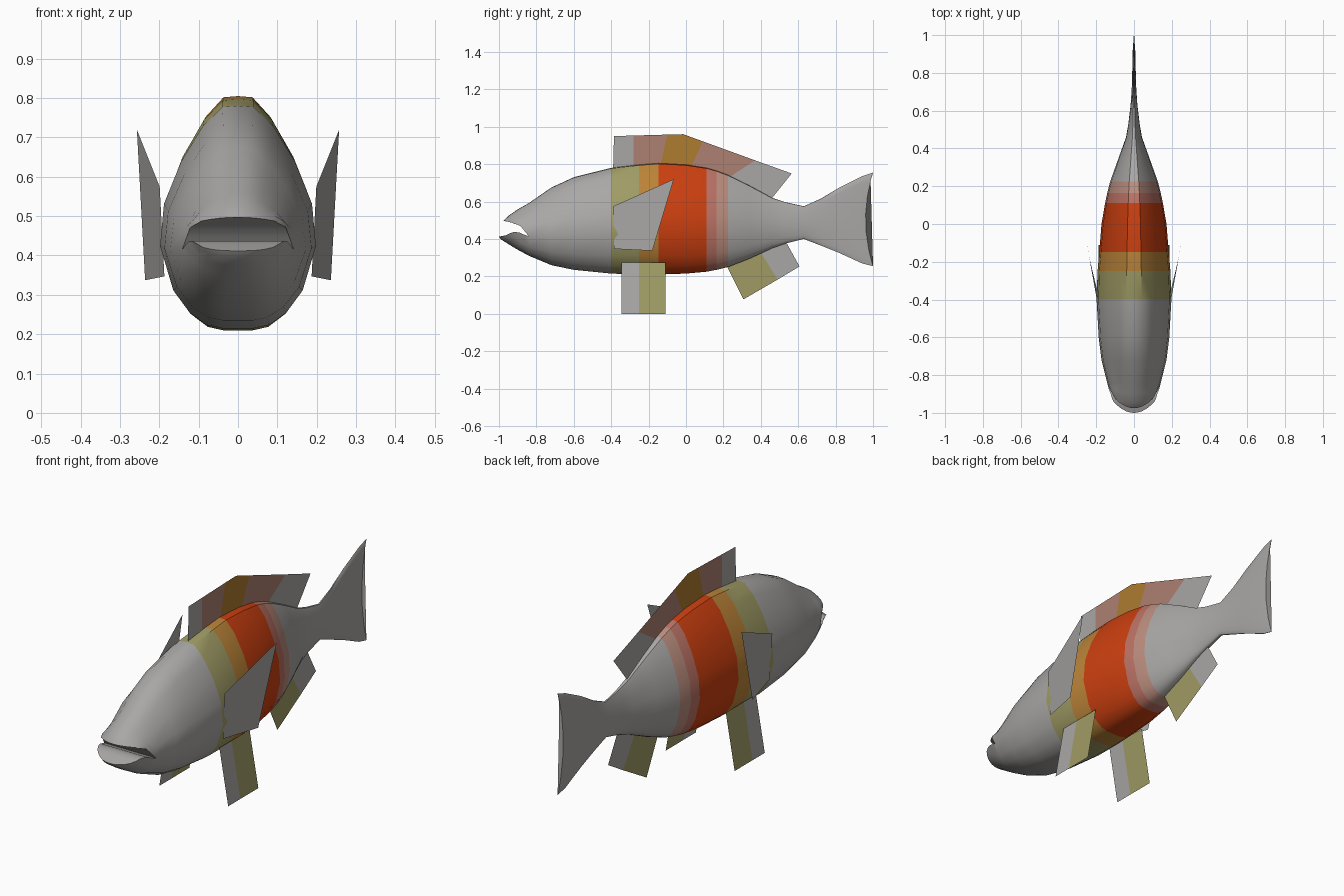
import bpy, bmesh, math

if "Cube" in bpy.data.objects:
    bpy.data.objects.remove(bpy.data.objects["Cube"])

def mat(name, r, g, b):
    m = bpy.data.materials.new(name)
    m.diffuse_color = (r, g, b, 1)
    m.use_nodes = True
    m.node_tree.nodes["Principled BSDF"].inputs["Base Color"].default_value = m.diffuse_color
    return m

GREY, OLIVE, ORANGE, RED, ROSE, PINK, FIN_PINK, FIN_ORANGE = range(8)
MATS = [mat("grey", .40, .39, .38), mat("olive", .35, .33, .13), mat("orange", .50, .23, .04),
        mat("red", .60, .05, .005), mat("rose", .50, .17, .13), mat("pink", .50, .27, .21),
        mat("fin pink", .42, .22, .17), mat("fin orange", .42, .20, .03)]

def make(name, bm, smooth=False):
    me = bpy.data.meshes.new(name)
    bm.to_mesh(me)
    bm.free()
    for m in MATS:
        me.materials.append(m)
    ob = bpy.data.objects.new(name, me)
    bpy.context.collection.objects.link(ob)
    if smooth:
        bpy.context.view_layer.objects.active = ob
        ob.select_set(True)
        bpy.ops.object.shade_smooth_by_angle(angle=math.radians(40))
        ob.select_set(False)
    return ob

# Cross-section as (share of half width, share of height), bottom to top
HALF = [(0, 0), (.2, 0), (.4, .015), (.62, .07), (.83, .17), (1, .37),
        (.95, .56), (.73, .75), (.45, .91), (.2, .995), (0, 1)]
SECTION = HALF + [(-x, t) for x, t in HALF[-2:0:-1]]
N = len(SECTION)
WIDE = .37

# Body stations: y, bottom, top, half width
BODY = [(-.84, .31, .592, .142), (-.72, .26, .675, .172), (-.60, .235, .73, .187),
        (-.40, .215, .78, .198), (-.25, .21, .797, .193), (-.147, .21, .805, .184),
        (0, .215, .797, .172), (.11, .225, .78, .153), (.163, .235, .765, .142),
        (.225, .25, .742, .126), (.34, .295, .685, .085), (.46, .35, .62, .042),
        (.53, .375, .597, .03), (.63, .40, .575, .018), (.72, .365, .615, .012),
        (.82, .325, .675, .009), (.94, .27, .735, .007), (1.0, .255, .755, .003)]
BANDS = [(-.40, -.25, OLIVE), (-.25, -.147, ORANGE), (-.147, .11, RED),
         (.11, .163, ROSE), (.163, .225, PINK)]

bm = bmesh.new()
rings = []
for y, lo, hi, w in BODY:
    notch = max(0, y - .82) / .18 * .04      # concave trailing edge of the tail
    rings.append([bm.verts.new((w * x, y - notch * (1 - (2 * t - 1) ** 2), lo + (hi - lo) * t))
                  for x, t in SECTION])
for k in range(len(rings) - 1):
    a, b = rings[k], rings[k + 1]
    mid = (BODY[k][0] + BODY[k + 1][0]) / 2
    color = next((c for lo, hi, c in BANDS if lo < mid < hi), GREY)
    for i in range(N):
        j = (i + 1) % N
        bm.faces.new((a[i], a[j], b[j], b[i])).material_index = color
bm.faces.new(rings[-1])

# Jaws branch from the first body ring and leave the mouth open between them
def jaw(indices, stations, upper):
    last = [rings[0][i] for i in indices]
    for y, lo, hi, w, bend in stations:
        row = []
        for i in indices:
            x, t = SECTION[i]
            s = (t - WIDE) / (1 - WIDE) if upper else t / WIDE
            row.append(bm.verts.new((w * x, y + bend * (w * x) ** 2, lo + (hi - lo) * s)))
        for i in range(len(row)):
            j = (i + 1) % len(row)
            bm.faces.new((last[i], last[j], row[j], row[i]))
        last = row
    bm.faces.new(last)

jaw(list(range(5, 16)), [(-.90, .445, .558, .131, 2), (-.945, .47, .527, .122, 4),
                         (-.967, .477, .507, .112, 5), (-.975, .483, .497, .10, 5)], True)
jaw([15, 16, 17, 18, 19, 0, 1, 2, 3, 4, 5],
    [(-.91, .348, .426, .134, 2), (-.955, .376, .435, .126, 4),
     (-.99, .398, .437, .117, 5), (-1.0, .412, .43, .106, 5)], False)
bmesh.ops.recalc_face_normals(bm, faces=bm.faces)
make("body", bm, True)

# Flat fins: matching outer and inner edge points with one colour per strip
def fin(name, outer, inner, colors):
    bm = bmesh.new()
    o = [bm.verts.new(p) for p in outer]
    n = [bm.verts.new(p) for p in inner]
    for i, c in enumerate(colors):
        bm.faces.new((n[i], n[i + 1], o[i + 1], o[i])).material_index = c
    return make(name, bm)

fin("dorsal_fin",
    [(0, -.385, .95), (0, -.28, .953), (0, -.10, .958), (0, -.015, .96), (0, .09, .922),
     (0, .37, .82), (0, .565, .75)],
    [(0, -.39, .76), (0, -.28, .77), (0, -.14, .78), (0, -.06, .78), (0, .02, .77),
     (0, .20, .71), (0, .445, .60)],
    [GREY, FIN_PINK, FIN_ORANGE, FIN_ORANGE, FIN_PINK, GREY])
fin("anal_fin", [(0, .307, .077), (0, .49, .183), (0, .607, .253)],
    [(0, .20, .29), (0, .38, .36), (0, .515, .42)], [OLIVE, GREY])

for s, side in ((1, "left"), (-1, "right")):
    fin("pelvic_fin_" + side, [(s * .188, y, 0) for y in (-.345, -.25, -.11)],
        [(s * .14, y, .275) for y in (-.345, -.25, -.11)], [GREY, OLIVE])
    fin("pectoral_fin_" + side, [(s * .257, -.065, .72), (s * .236, -.18, .337)],
        [(s * .199, -.388, .575), (s * .187, -.385, .347)], [GREY])
